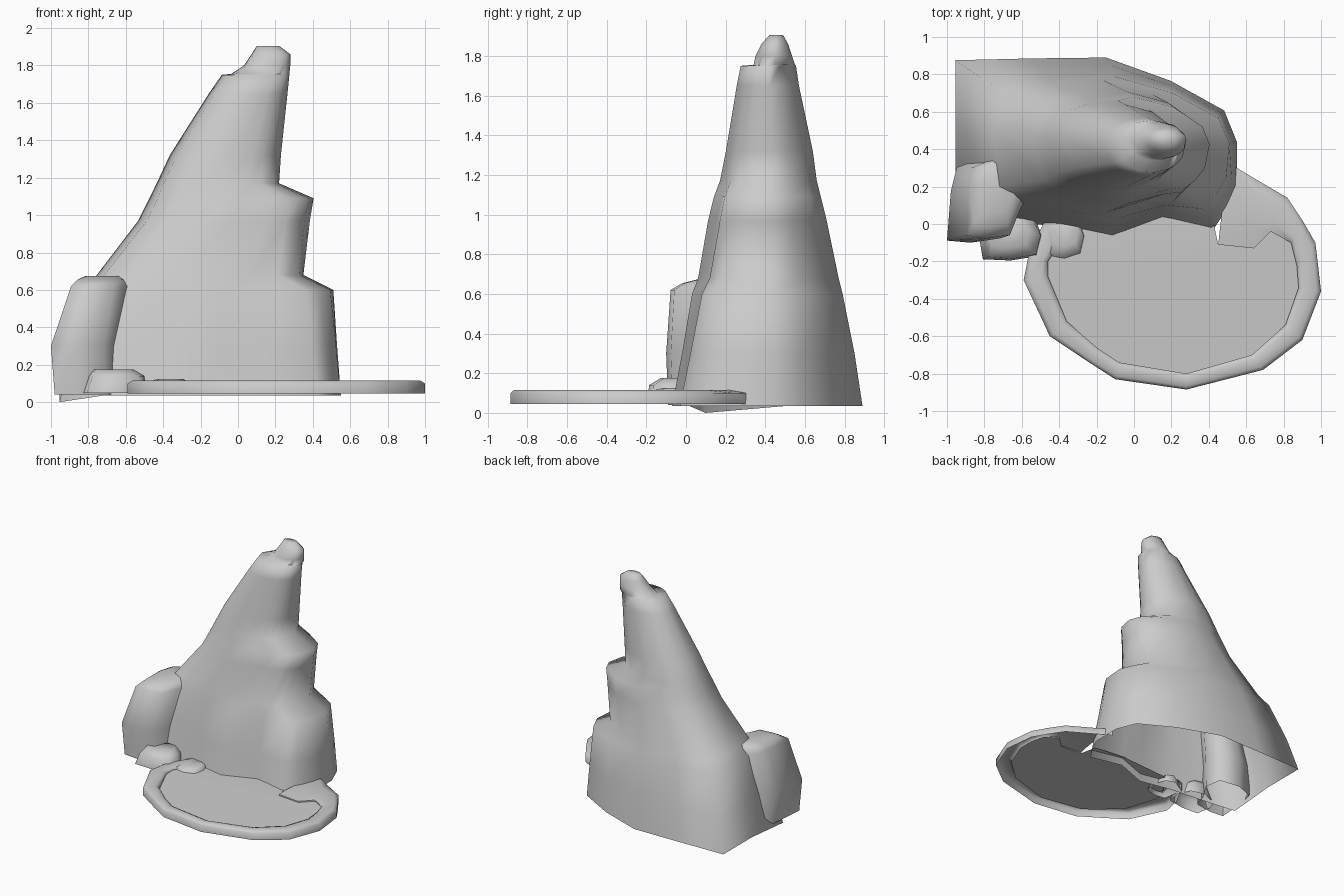
import bpy
from mathutils import Vector

cube = bpy.data.objects.get("Cube")
if cube:
    bpy.data.objects.remove(cube)

grey = bpy.data.materials.new("stone_grey")
grey.use_nodes = True
colour = (0.6, 0.6, 0.6, 1)
grey.diffuse_color = colour
grey.node_tree.nodes["Principled BSDF"].inputs["Base Color"].default_value = colour


def make(name, verts, faces, angle):
    mesh = bpy.data.meshes.new(name)
    mesh.from_pydata(verts, [], faces)
    mesh.materials.append(grey)
    obj = bpy.data.objects.new(name, mesh)
    bpy.context.collection.objects.link(obj)
    bpy.ops.object.select_all(action="DESELECT")
    obj.select_set(True)
    bpy.context.view_layer.objects.active = obj
    bpy.ops.object.shade_smooth_by_angle(angle=angle)
    return obj


def loft(name, outline, levels, angle=1.3):
    """Stack an outline fitted to (z, x0, x1, y0, y1, roundness), open below."""
    n, verts, faces = len(outline), [], []
    for z, x0, x1, y0, y1, roundness in levels:
        for point in outline:
            p = Vector(point)
            p = p.lerp(p.normalized(), roundness)
            verts.append(((x0 + x1 + p.x * (x1 - x0)) / 2,
                          (y0 + y1 + p.y * (y1 - y0)) / 2, z))
    for k in range(len(levels) - 1):
        for i in range(n):
            a, b = k * n + i, k * n + (i + 1) % n
            faces.append((a, b, b + n, a + n))
    faces.append(tuple(range(len(verts) - n, len(verts))))
    return make(name, verts, faces, angle)


# Main crag, with a square back corner at the foot and ledges on its left side
foot = [(-1, .97), (-1, .2), (-1, -.65), (-.69, -.82), (-.26, -.88),
        (.11, -1), (.47, -.79), (.83, -.92), (.93, -.69), (1, -.44),
        (1, .06), (.91, .41), (.53, .74), (.07, 1), (-.46, .99)]
crag = loft("crag", foot, [
    (.035, -.955, .55, -.07, .89, 0),
    (.3, -.9, .53, -.02, .85, .1),
    (.6, -.82, .51, .03, .79, .3),
    (.68, -.76, .35, .06, .77, .5),
    (.97, -.54, .385, .11, .71, .7),
    (1.09, -.48, .405, .14, .68, .7),
    (1.17, -.44, .22, .17, .66, .8),
    (1.32, -.37, .23, .2, .64, .9),
    (1.65, -.16, .265, .255, .57, 1),
    (1.75, -.09, .275, .275, .555, 1),
    (1.755, -.04, .275, .34, .55, 1),
    (1.8, .03, .28, .35, .535, 1),
    (1.86, .07, .28, .38, .515, 1),
    (1.905, .1, .22, .42, .49, 1)], 1.5)
crag.data.vertices[2].co.z = 0  # foot dips to its lowest point

# Boulder folded into the crag's front, and small rocks by the pool
fold = [(-.75, .75), (-.9, .2), (-1, -.95), (-.4, -1), (.35, -.9),
        (.6, -.3), (1, .25), (.9, .9), (0, 1)]
loft("side_boulder", fold, [
    (.04, -.98, -.58, -.09, .36, 0),
    (.3, -1, -.58, -.1, .36, 0),
    (.62, -.9, -.55, -.08, .36, .15),
    (.655, -.87, -.58, -.02, .35, .3),
    (.675, -.82, -.62, .06, .33, .5)], 1.5)
octagon = [(-.9, .6), (-1, 0), (-.95, -1), (0, -.95),
           (.9, -.85), (1, 0), (.7, .8), (0, 1)]
loft("small_rock", octagon, [
    (.05, -.83, -.49, -.2, .08, .3),
    (.14, -.8, -.5, -.19, .07, .4),
    (.175, -.78, -.56, -.13, .05, .5)])
loft("pool_rock", octagon, [
    (.06, -.49, -.26, -.2, .06, .5),
    (.11, -.47, -.27, -.18, .06, .6),
    (.125, -.43, -.3, -.12, .05, .7)])

# Pool rim: a bevelled strip, open below, between paired outer and inner points
outer = [(.5, .33), (.65, .24), (.82, .14), (.9, .02), (.97, -.1),
         (1, -.36), (.9, -.62), (.69, -.78), (.28, -.885), (-.1, -.83),
         (-.24, -.74), (-.45, -.6), (-.59, -.3), (-.56, -.15), (-.47, .03)]
inner = [(.45, -.11), (.64, -.13), (.73, -.04), (.84, -.1), (.87, -.22),
         (.88, -.34), (.81, -.54), (.63, -.7), (.28, -.8), (-.08, -.74),
         (-.2, -.66), (-.36, -.52), (-.46, -.28), (-.46, -.2), (-.3, .03)]


def floor_height(y):
    return .095 + .06 * min(0, y + .2)


verts, faces = [], []
for a, b in zip(outer, inner):
    section = [(0, .045), (0, .1), (.2, .115), (.75, .115), (1, .105),
               (1, floor_height(b[1]))]
    for t, z in section:
        verts.append((*Vector(a).lerp(Vector(b), t), z))
m = len(section)
for k in range(len(outer) - 1):
    for i in range(m - 1):
        a = k * m + i
        faces.append((a, a + m, a + m + 1, a + 1))
make("pool_rim", verts, faces, 1.3)

# Pool floor: a level shelf below the crag, then a slope to the front
shelf = [(.45, -.11), (.42, .03), (.15, .06), (-.3, .03), (-.46, -.2)]
slope = inner[:-1]
floor_points = [(x, y, floor_height(y)) for x, y in slope + shelf[1:4]]
n = len(slope)
make("pool_floor", floor_points,
     [(n - 1, 0, n, n + 1, n + 2), tuple(reversed(range(n)))], .9)
